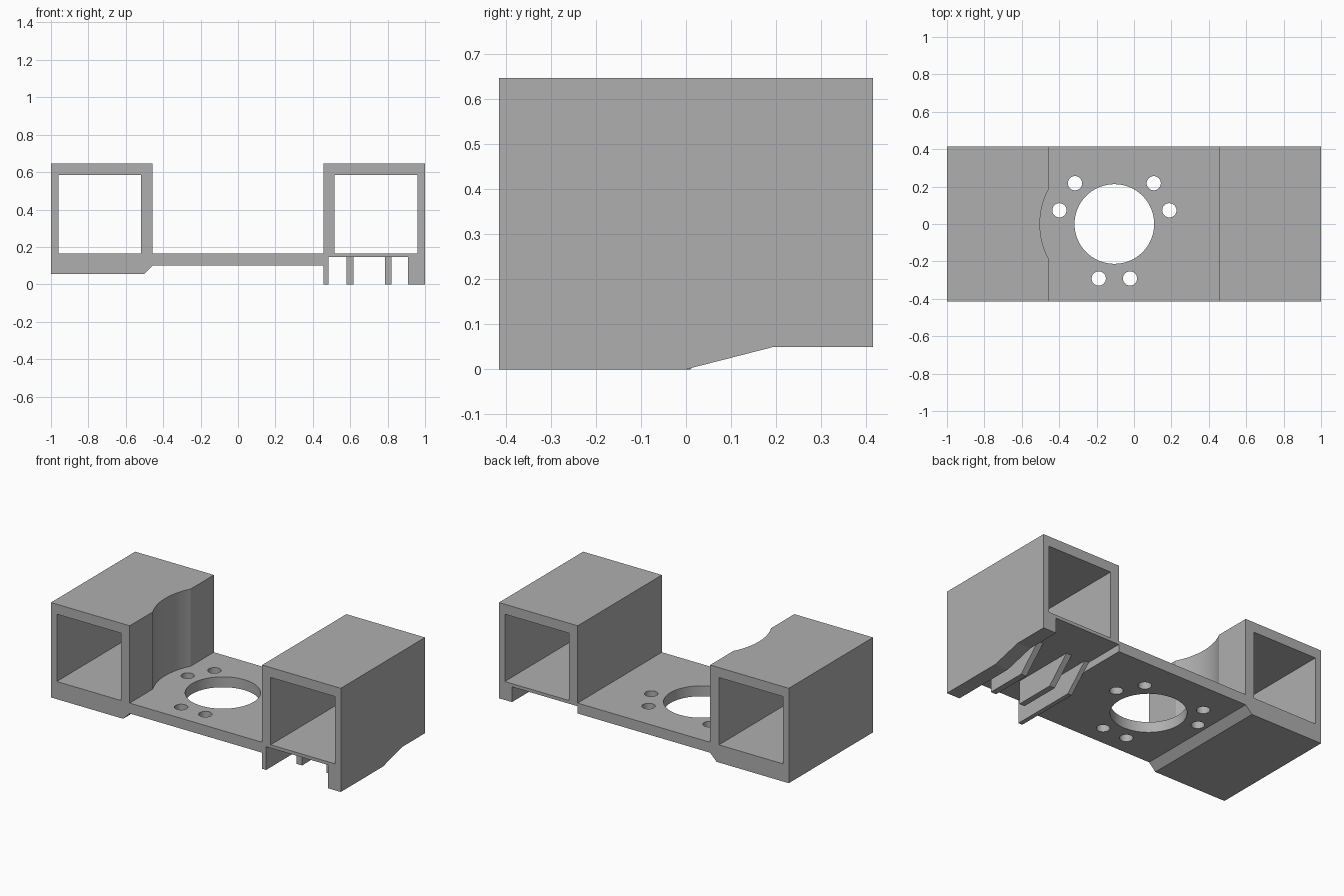
import bpy, bmesh, math
from mathutils import Vector

cube = bpy.data.objects.get("Cube")
if cube:
    bpy.data.objects.remove(cube, do_unlink=True)

grey = bpy.data.materials.new("plain grey")
grey.use_nodes = True
grey.diffuse_color = (0.43, 0.43, 0.43, 1)
grey.node_tree.nodes["Principled BSDF"].inputs["Base Color"].default_value = grey.diffuse_color

HALF = 0.415      # half depth
FLOOR = 0.165     # top of the plate
TOP = 0.647       # top of the sockets
INNER = 0.457     # inner face of the sockets
UNDER = 0.145     # underside of the ribbed socket
HUB = -0.105      # x of the large hole


def prism(name, points, offset):
    """Extrude a closed outline of 3D points along an offset."""
    bm = bmesh.new()
    face = bm.faces.new([bm.verts.new(p) for p in points])
    ext = bmesh.ops.extrude_face_region(bm, geom=[face])
    moved = [v for v in ext["geom"] if isinstance(v, bmesh.types.BMVert)]
    bmesh.ops.translate(bm, verts=moved, vec=Vector(offset))
    bmesh.ops.recalc_face_normals(bm, faces=bm.faces)
    mesh = bpy.data.meshes.new(name)
    bm.to_mesh(mesh)
    bm.free()
    mesh.materials.append(grey)
    obj = bpy.data.objects.new(name, mesh)
    bpy.context.collection.objects.link(obj)
    return obj


def along_y(name, outline, y0, y1):
    return prism(name, [(x, y0, z) for x, z in outline], (0, y1 - y0, 0))


def along_x(name, outline, x0, x1):
    return prism(name, [(x0, y, z) for y, z in outline], (x1 - x0, 0, 0))


def cylinder(name, x, y, r, z0, z1, sides):
    ring = [2 * math.pi * i / sides for i in range(sides)]
    return prism(name, [(x + r * math.cos(a), y + r * math.sin(a), z0) for a in ring],
                 (0, 0, z1 - z0))


def rect(x0, x1, z0, z1):
    return [(x0, z0), (x1, z0), (x1, z1), (x0, z1)]


def cut(obj, cutter):
    """Subtract the cutter, then discard it."""
    bpy.context.view_layer.objects.active = obj
    mod = obj.modifiers.new("cut", 'BOOLEAN')
    mod.operation = 'DIFFERENCE'
    mod.solver = 'EXACT'
    mod.object = cutter
    bpy.ops.object.modifier_apply(modifier=mod.name)
    bpy.data.objects.remove(cutter, do_unlink=True)


# Bracket body: two sockets joined by a plate
body = along_y("bracket_body", [
    (-1, 0.055), (-0.502, 0.055), (-INNER, 0.1), (INNER, 0.1), (INNER, UNDER),
    (1, UNDER), (1, TOP), (INNER, TOP), (INNER, FLOOR),
    (-INNER, FLOOR), (-INNER, TOP), (-1, TOP)], -HALF, HALF)

# Square tunnels through the sockets
for x0, x1 in ((-0.96, -0.518), (0.516, 0.96)):
    cut(body, along_y("tunnel_cutter", rect(x0, x1, FLOOR, 0.585), -1, 1))

# Round clearance in the right socket wall, large hole, and screw hole pairs
cut(body, cylinder("clearance_cutter", HUB, 0, 0.398, FLOOR, 1, 96))
cut(body, cylinder("hub_cutter", HUB, 0, 0.213, 0, 0.4, 64))
for middle in (30, 150, 270):
    for side in (-16, 16):
        a = math.radians(middle + side)
        cut(body, cylinder("screw_cutter", HUB + 0.303 * math.cos(a),
                           0.303 * math.sin(a), 0.038, 0, 0.4, 32))

# Outer skirt under the left socket
along_x("outer_skirt", [(-HALF, UNDER), (-HALF, 0), (0, 0), (0.195, 0.05),
                        (HALF, 0.05), (HALF, UNDER)], 0.91, 1)

# Ribs under the left socket, chamfered at the back
for name, x0, x1, front in (("inner_rib", INNER, 0.485, -HALF),
                            ("middle_rib", 0.58, 0.617, -0.25),
                            ("outer_rib", 0.785, 0.822, -0.25)):
    along_x(name, [(front, UNDER), (front, 0), (0.01, 0), (0.155, UNDER)], x0, x1)

# Smooth round walls, sharp corners
bpy.ops.object.select_all(action='DESELECT')
body.select_set(True)
bpy.context.view_layer.objects.active = body
bpy.ops.object.shade_smooth_by_angle(angle=math.radians(25))
